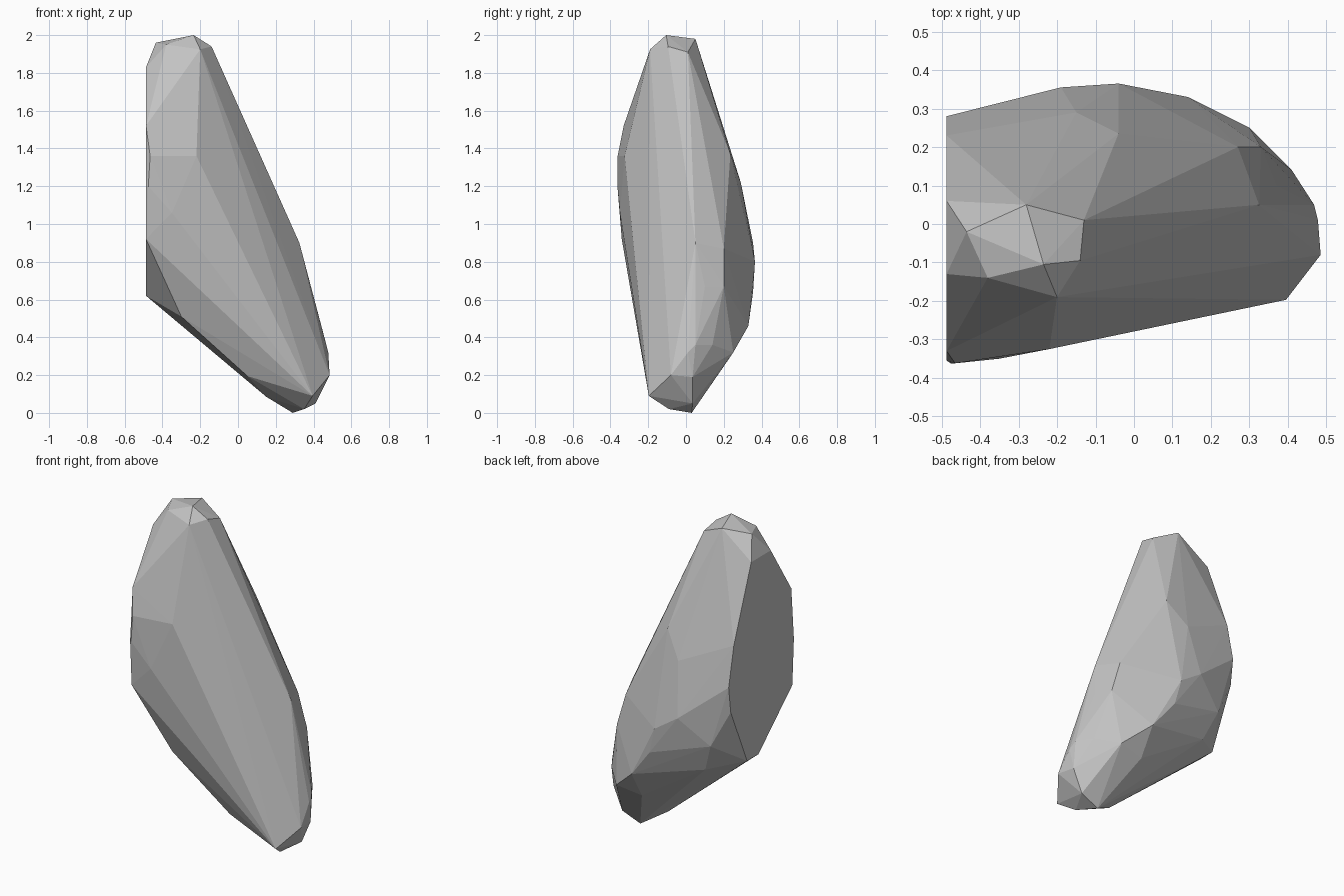
import bpy
import bmesh
from mathutils import Vector


def remove_default_cube():
    cube = bpy.data.objects.get("Cube")
    if cube is not None:
        bpy.data.objects.remove(cube, do_unlink=True)


def flat_material(name, colour):
    material = bpy.data.materials.new(name)
    material.use_nodes = True
    material.diffuse_color = colour
    shader = material.node_tree.nodes["Principled BSDF"]
    shader.inputs["Base Color"].default_value = colour
    shader.inputs["Roughness"].default_value = 0.9
    return material


def chiselled_stone(name, corners, material):
    """Wrap flat facets tightly around the given corners."""
    shape = bmesh.new()
    for corner in corners:
        shape.verts.new(Vector(corner))
    hull = bmesh.ops.convex_hull(shape, input=shape.verts)
    unused = [item for item in hull["geom_interior"] + hull["geom_unused"]
              if isinstance(item, bmesh.types.BMVert)]
    bmesh.ops.delete(shape, geom=list(set(unused)), context="VERTS")
    bmesh.ops.recalc_face_normals(shape, faces=shape.faces)
    mesh = bpy.data.meshes.new(name)
    shape.to_mesh(mesh)
    shape.free()
    mesh.materials.append(material)
    stone = bpy.data.objects.new(name, mesh)
    bpy.context.scene.collection.objects.link(stone)
    return stone


remove_default_cube()

# Sheer cut side: outline in y and z on one upright plane
cut_x = -.487
cut_outline = [
    (.06, 1.83), (-.13, 1.83), (-.33, 1.52), (-.355, 1.2), (-.34, .92),
    (-.01, .62), (.1, .62), (.26, .98), (.28, 1.14), (.23, 1.38),
]
cut_side = [(cut_x, y, z) for y, z in cut_outline]

# Small blunt crown
crown = [
    (-.435, -.02, 1.96), (-.38, -.14, 1.95), (-.28, .05, 1.98),
    (-.235, -.105, 2), (-.14, -.095, 1.94), (-.13, .01, 1.91),
    (-.2, -.19, 1.925),
]

# Broad front facets, running down to the toe
front = [
    (-.465, -.362, 1.36), (-.475, -.363, 1.2), (-.22, -.325, 1.36),
    (-.35, -.35, 1.06), (.395, -.197, .09), (-.3, -.21, .51),
    (.05, -.15, .195),
]

# Rounded back, full down to the undercut
back = [
    (-.04, .235, 1.37), (-.15, .29, 1.22), (-.19, .355, .9),
    (-.04, .365, .8), (0, .355, .64), (.14, .33, .46), (.3, .25, .32),
    (-.37, .29, .75),
]

# Rim of the undercut
rim = [(-.3, .24, .57), (-.08, .2, .48), (.07, .22, .37), (.14, .23, .29)]

# Narrow outer edge and toe
outer_edge = [
    (.325, .05, .9), (.27, .2, .87), (.33, .2, .67), (.37, .1, .67),
    (.41, .14, .36), (.468, .05, .36), (.478, .01, .32), (.485, -.08, .2),
    (.47, .035, .19),
]
toe = [(.41, .035, .05), (.29, .03, 0), (.35, -.09, .02), (.15, -.04, .085)]

stone_grey = flat_material("stone grey", (0.54, 0.54, 0.54, 1))
chiselled_stone("stone",
                cut_side + crown + front + back + rim + outer_edge + toe,
                stone_grey)
